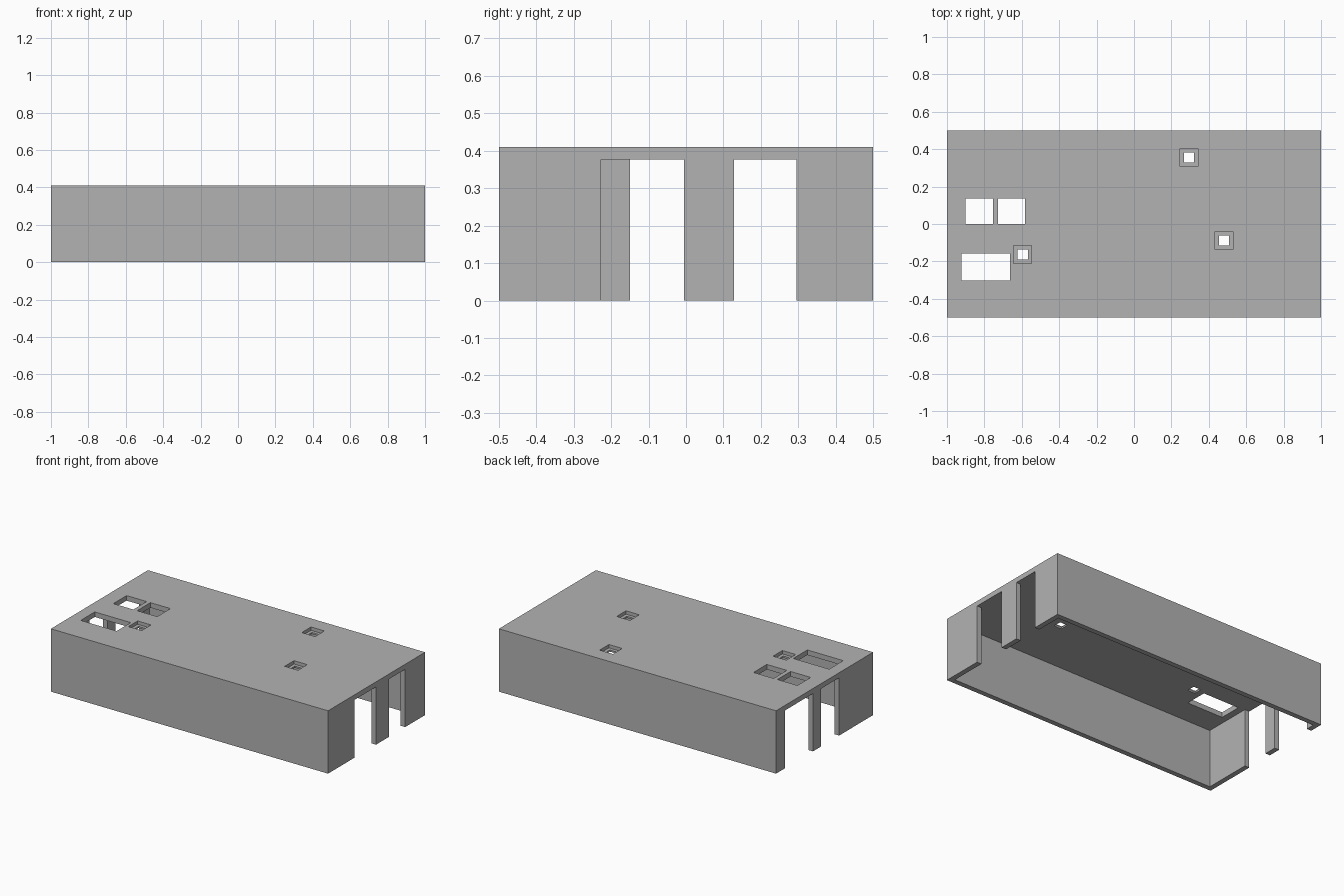
import bpy, bmesh

cube = bpy.data.objects.get("Cube")
if cube:
    bpy.data.objects.remove(cube, do_unlink=True)

HEIGHT, WALL = 0.41, 0.033
CEILING = HEIGHT - WALL

grey = bpy.data.materials.new("concrete_grey")
grey.use_nodes = True
colour = (0.45, 0.45, 0.45, 1)
grey.diffuse_color = colour
grey.node_tree.nodes["Principled BSDF"].inputs["Base Color"].default_value = colour


def prisms(name, outlines, z0, z1):
    """Extrude each plan outline from z0 to z1 in a single object."""
    bm = bmesh.new()
    for outline in outlines:
        face = bm.faces.new([bm.verts.new((x, y, z0)) for x, y in outline])
        out = bmesh.ops.extrude_face_region(bm, geom=[face])
        top = [v for v in out["geom"] if isinstance(v, bmesh.types.BMVert)]
        bmesh.ops.translate(bm, verts=top, vec=(0, 0, z1 - z0))
    bmesh.ops.recalc_face_normals(bm, faces=bm.faces)
    mesh = bpy.data.meshes.new(name)
    bm.to_mesh(mesh)
    bm.free()
    mesh.materials.append(grey)
    obj = bpy.data.objects.new(name, mesh)
    bpy.context.collection.objects.link(obj)
    return obj


def rect(x0, x1, y0, y1):
    return [(x0, y0), (x1, y0), (x1, y1), (x0, y1)]


def square(centre, size):
    x, y = centre
    h = size / 2
    return rect(x - h, x + h, y - h, y + h)


def cut(target, cutter):
    cutter.hide_render = True
    mod = target.modifiers.new("cut", "BOOLEAN")
    mod.operation = "DIFFERENCE"
    mod.solver = "EXACT"
    mod.object = cutter
    bpy.context.view_layer.objects.active = target
    bpy.ops.object.modifier_apply(modifier=mod.name)
    bpy.data.objects.remove(cutter, do_unlink=True)


# Solid block
shell = prisms("building_shell", [rect(-1, 1, -0.5, 0.5)], 0, HEIGHT)

# Room plan with a tab running out through each doorway
ix, iy, out = 1 - WALL, 0.5 - WALL, 1.1
plan = [(-ix, -iy), (ix, -iy)]
for y0, y1 in ((-0.227, -0.005), (0.128, 0.295)):
    plan += [(ix, y0), (out, y0), (out, y1), (ix, y1)]
plan += [(ix, iy), (-ix, iy)]
for y0, y1 in ((0.41, 0.12), (0.037, -0.15)):
    plan += [(-ix, y0), (-out, y0), (-out, y1), (-ix, y1)]
cut(shell, prisms("room_cutter", [plan], -0.1, CEILING))

# Large roof openings
openings = [rect(-0.9, -0.755, 0, 0.137), rect(-0.728, -0.583, 0, 0.137),
            rect(-0.923, -0.663, -0.303, -0.158)]
cut(shell, prisms("opening_cutter", openings, 0.3, 0.5))

# Stepped roof drains: wide recess, then a narrow hole through
drains = [(0.293, 0.355), (0.481, -0.089), (-0.595, -0.164)]
cut(shell, prisms("recess_cutter", [square(c, 0.096) for c in drains],
                  HEIGHT - 0.022, 0.5))
cut(shell, prisms("drain_cutter", [square(c, 0.054) for c in drains], 0.3, 0.5))
